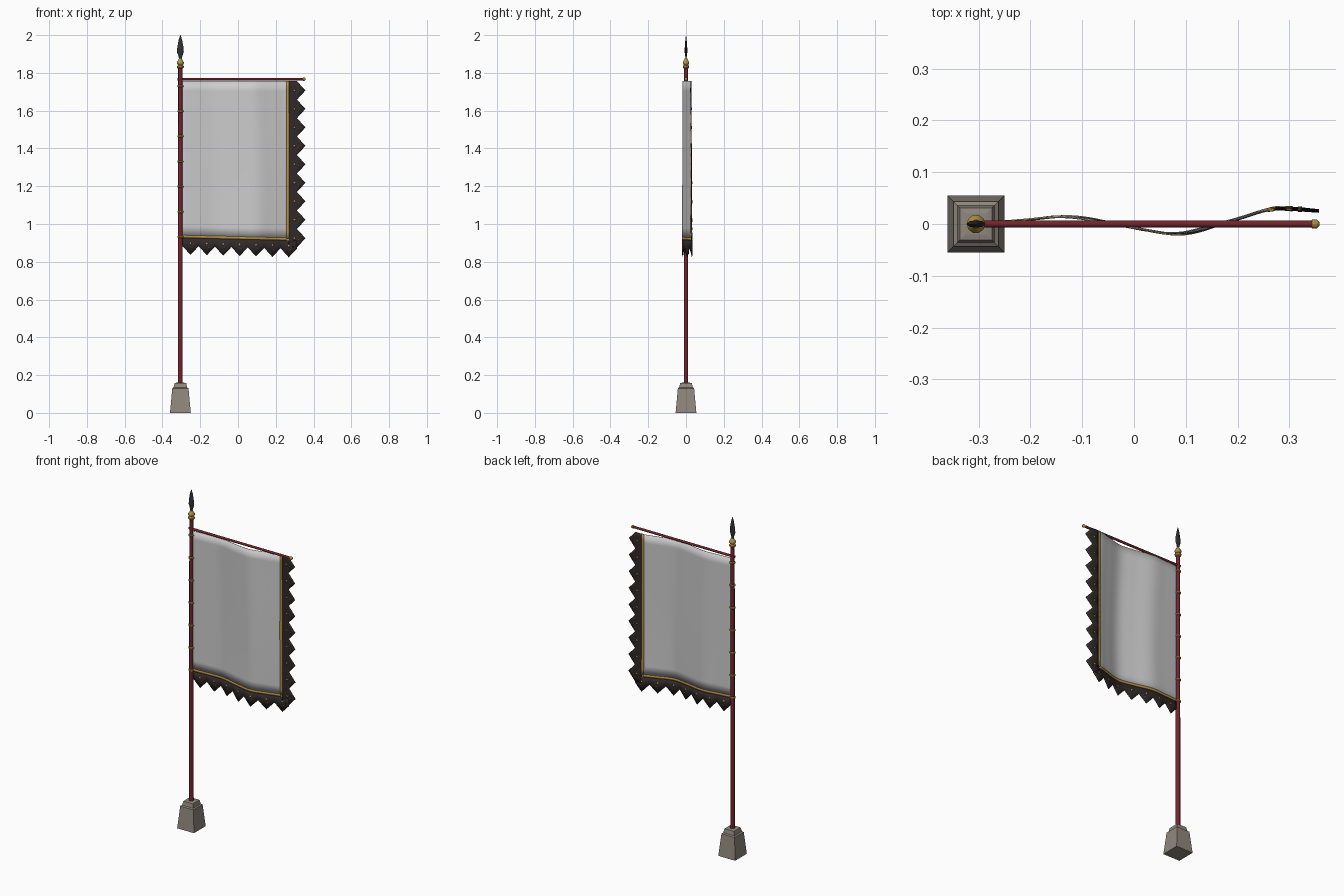
import bpy, bmesh, math

if "Cube" in bpy.data.objects:
    bpy.data.objects.remove(bpy.data.objects["Cube"])

def material(name, r, g, b):
    m = bpy.data.materials.new(name)
    m.diffuse_color = (r, g, b, 1)
    m.use_nodes = True
    m.node_tree.nodes["Principled BSDF"].inputs["Base Color"].default_value = m.diffuse_color
    return m

RED = material("dark red wood", 0.17, 0.018, 0.024)
GOLD = material("gold", 0.46, 0.28, 0.06)
STONE = material("stone", 0.28, 0.245, 0.205)
IRON = material("dark iron", 0.03, 0.03, 0.028)
CLOTH = material("grey cloth", 0.6, 0.6, 0.6)
DARK = material("dark fringe cloth", 0.03, 0.022, 0.022)
PX = -0.305

def finish(name, bm, mat, angle=None):
    bmesh.ops.recalc_face_normals(bm, faces=bm.faces)
    me = bpy.data.meshes.new(name)
    bm.to_mesh(me)
    bm.free()
    me.materials.append(mat)
    ob = bpy.data.objects.new(name, me)
    bpy.context.collection.objects.link(ob)
    if angle:
        for o in bpy.context.selected_objects:
            o.select_set(False)
        ob.select_set(True)
        bpy.context.view_layer.objects.active = ob
        bpy.ops.object.shade_smooth_by_angle(angle=math.radians(angle))
    return ob

def lathe(name, profile, mat, n=10, loc=(PX, 0, 0), flat=1, turn=0, along_x=False, angle=None):
    """Stack of n-sided rings (radius, height), about z or along x."""
    bm = bmesh.new()
    rings = []
    for r, h in profile:
        ring = []
        for i in range(n):
            a = 2 * math.pi * i / n + turn
            p = (r * math.cos(a), r * math.sin(a) * flat, h)
            if along_x:
                p = (p[2], p[0], p[1])
            ring.append(bm.verts.new([p[k] + loc[k] for k in range(3)]))
        rings.append(ring)
    for a, b in zip(rings, rings[1:]):
        for i in range(n):
            j = (i + 1) % n
            bm.faces.new((a[i], a[j], b[j], b[i]))
    bm.faces.new(rings[0])
    bm.faces.new(rings[-1])
    return finish(name, bm, mat, angle)

# Stone foot: tapered block with a stepped cap
q = math.sqrt(2)
lathe("stone_foot", [(0.055 * q, 0), (0.043 * q, 0.13), (0.036 * q, 0.135),
                     (0.031 * q, 0.158), (0.02 * q, 0.16)], STONE, 4, turn=math.pi / 4)

# Pole, crossbar and end knobs
lathe("pole", [(0.0125, 0.15), (0.0115, 1.84)], RED, 10, angle=40)
lathe("crossbar", [(0.007, -0.32), (0.007, 0.345)], RED, 8, loc=(0, 0, 1.767), along_x=True, angle=50)
lathe("crossbar_knob", [(0.003, 0.34), (0.009, 0.344), (0.009, 0.353), (0.003, 0.358)],
      GOLD, 8, loc=(0, 0, 1.767), along_x=True, angle=50)

# Gold collar and spear tip
lathe("collar", [(0.012, 1.822), (0.018, 1.828), (0.018, 1.836), (0.012, 1.842), (0.018, 1.849),
                 (0.018, 1.858), (0.012, 1.865), (0.008, 1.875)], GOLD, 10, angle=40)
lathe("spear_tip", [(0.007, 1.868), (0.009, 1.885), (0.018, 1.91), (0.0165, 1.935),
                    (0.009, 1.975), (0.001, 2.0)], IRON, 8, flat=0.4)

# Banner rings on the pole
for i in range(7):
    z = 0.932 + i * 0.133
    lathe("banner_ring", [(0.012, z - 0.006), (0.0165, z - 0.003), (0.0165, z + 0.003),
                          (0.012, z + 0.006)], GOLD, 10)

# Ripple of the cloth
KNOTS = [(-0.305, 0.0), (-0.22, 0.007), (-0.12, 0.013), (0.0, -0.008), (0.09, -0.018),
         (0.18, 0.005), (0.27, 0.029), (0.37, 0.024)]

def ripple(x, z):
    x += 0.012 * math.sin(4 * z)
    x = min(max(x, KNOTS[0][0]), KNOTS[-1][0] - 1e-6)
    for i in range(len(KNOTS) - 1):
        (x0, y0), (x1, y1) = KNOTS[i], KNOTS[i + 1]
        if x <= x1:
            m0 = (y1 - KNOTS[max(i - 1, 0)][1]) / (x1 - KNOTS[max(i - 1, 0)][0])
            e = KNOTS[min(i + 2, len(KNOTS) - 1)]
            m1 = (e[1] - y0) / (e[0] - x0)
            d = x1 - x0
            t = (x - x0) / d
            y = ((2*t**3 - 3*t*t + 1) * y0 + (t**3 - 2*t*t + t) * d * m0
                 + (3*t*t - 2*t**3) * y1 + (t**3 - t*t) * d * m1)
            return y * (1.1 - 0.2 * (z - 0.85))

def sag(x):
    return -0.015 * (x + 0.3) / 0.6

def sheet(name, pairs, n, mat, thick, angle=60):
    """Ribbon between pairs of (x, z) points, laid on the ripple."""
    bm = bmesh.new()
    rows = []
    for a, b in pairs:
        row = []
        for i in range(n + 1):
            x = a[0] + (b[0] - a[0]) * i / n
            z = a[1] + (b[1] - a[1]) * i / n
            row.append(bm.verts.new((x, ripple(x, z), z)))
        rows.append(row)
    for a, b in zip(rows, rows[1:]):
        for i in range(n):
            bm.faces.new((a[i], a[i + 1], b[i + 1], b[i]))
    ob = finish(name, bm, mat, angle)
    s = ob.modifiers.new("thickness", 'SOLIDIFY')
    s.thickness, s.offset = thick, 0
    return ob

L, R, TOP, BOT = -0.295, 0.262, 1.756, 0.938
xs = [L + (R - L) * i / 40 for i in range(41)]
zs = [TOP - 0.835 * i / 24 for i in range(25)]

# Banner panel and gold edging
sheet("banner", [((x, TOP), (x, BOT + sag(x))) for x in xs], 16, CLOTH, 0.002)
sheet("gold_edge_bottom", [((x, BOT + 0.003 + sag(x)), (x, BOT - 0.011 + sag(x))) for x in xs], 1, GOLD, 0.005)
sheet("gold_edge_side", [((R - 0.005, z), (R + 0.009, z)) for z in zs], 1, GOLD, 0.005)

# Toothed dark fringe
SX, NB, NS = 0.312, 7, 9
pb, ps = (SX - L) / NB, (TOP - 0.876) / NS

def tooth(i, n=4):
    return 1 - abs((i % n) - n / 2) / (n / 2)

low = []
for i in range(NB * 4 + 1):
    x = L + pb * i / 4
    low.append(((x, BOT - 0.01 + sag(x)), (x, 0.885 + sag(x) - 0.047 * tooth(i))))
sheet("fringe_bottom", low, 2, DARK, 0.002)
side = []
for i in range(NS * 4 + 1):
    z = TOP - ps * i / 4
    side.append(((R + 0.006, z), (SX + 0.045 * tooth(i), z)))
sheet("fringe_side", side, 3, DARK, 0.002)

# Small gold flecks on every tooth
def fleck(x, z, r):
    sheet("gold_fleck", [((x - r, z), (x, z + r)), ((x, z - r), (x + r, z))], 1, GOLD, 0.005)

for i in range(NB):
    x = L + pb * (i + 0.5)
    fleck(x, 0.898 + sag(x), 0.007)
    fleck(x + 0.008, 0.878 + sag(x), 0.004)
for i in range(NS):
    z = TOP - ps * (i + 0.5)
    fleck(SX - 0.013, z, 0.007)
    fleck(SX + 0.008, z - 0.008, 0.004)
